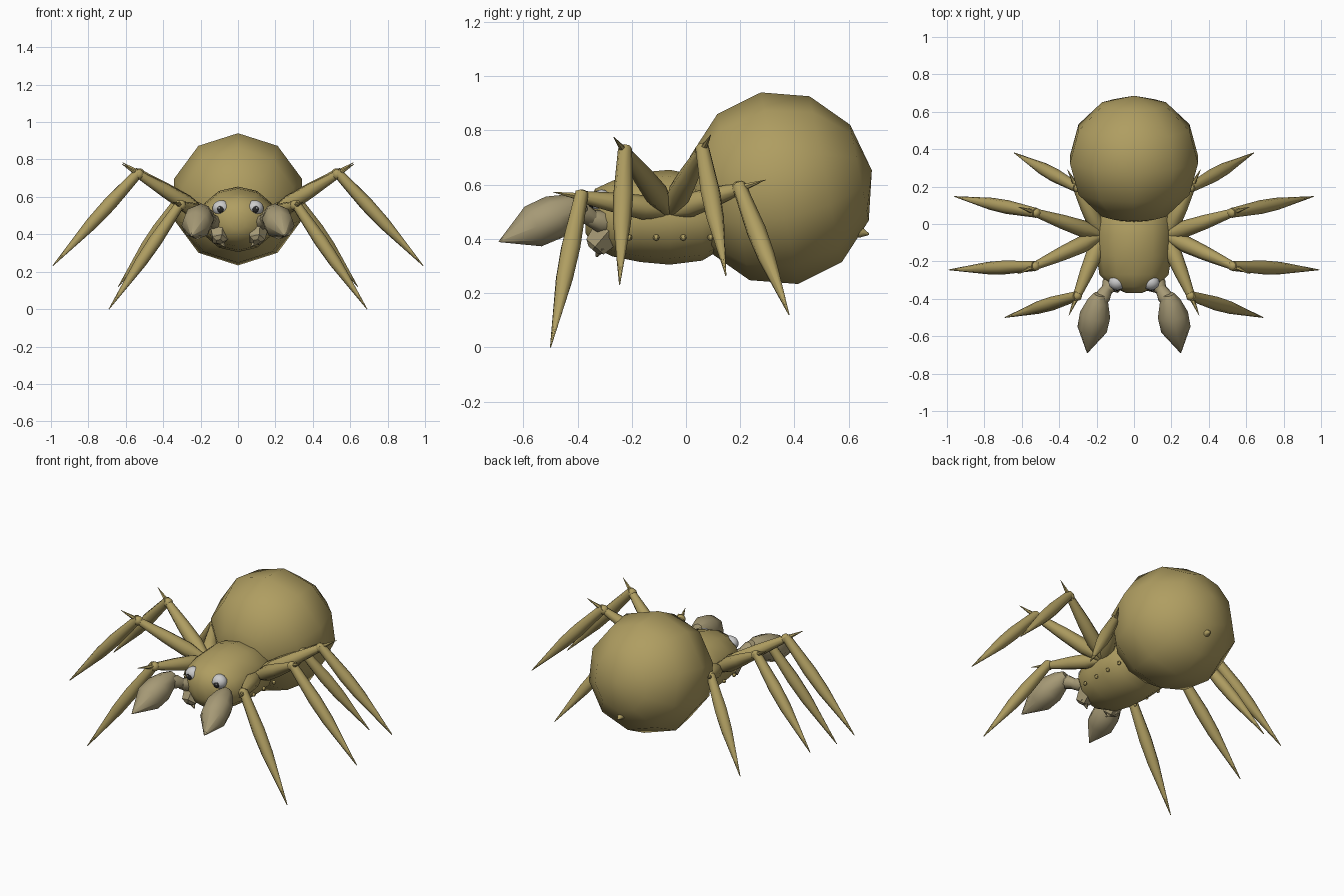
import bpy, bmesh
from math import radians, cos, sin, pi
from mathutils import Vector

if "Cube" in bpy.data.objects:
    bpy.data.objects.remove(bpy.data.objects["Cube"])


def material(name, rgb):
    m = bpy.data.materials.new(name)
    m.diffuse_color = (*rgb, 1)
    m.use_nodes = True
    m.node_tree.nodes["Principled BSDF"].inputs["Base Color"].default_value = m.diffuse_color
    return m


TAN = material("tan", (0.43, 0.34, 0.12))
DULL = material("dull_tan", (0.38, 0.32, 0.18))
WHITE = material("eye_white", (0.75, 0.75, 0.75))
DARK = material("pupil_dark", (0.02, 0.02, 0.02))


def loft(name, stations, mat=TAN, sides=8):
    """Skin of rings (point, radius or (rx, ry)) square to the overall direction."""
    pts = [Vector(p) for p, _ in stations]
    q = (pts[-1] - pts[0]).to_track_quat('Z', 'Y')
    bm = bmesh.new()
    rings = []
    for p, (_, r) in zip(pts, stations):
        rx, ry = r if isinstance(r, tuple) else (r, r)
        rings.append([bm.verts.new(p + q @ Vector((rx * cos(2 * pi * i / sides),
                                                   ry * sin(2 * pi * i / sides), 0)))
                      for i in range(sides)])
    for a, b in zip(rings, rings[1:]):
        for i in range(sides):
            j = (i + 1) % sides
            bm.faces.new((a[i], a[j], b[j], b[i]))
    bm.faces.new(rings[0][::-1])
    bm.faces.new(rings[-1])
    bmesh.ops.recalc_face_normals(bm, faces=bm.faces)
    me = bpy.data.meshes.new(name)
    bm.to_mesh(me)
    bm.free()
    ob = bpy.data.objects.new(name, me)
    bpy.context.collection.objects.link(ob)
    me.materials.append(mat)
    return ob


def ball(name, loc, scale, mat=TAN, seg=10, rings=6, rot=(0, 0, 0)):
    bpy.ops.mesh.primitive_uv_sphere_add(segments=seg, ring_count=rings, radius=1,
                                         location=loc, rotation=rot)
    ob = bpy.context.object
    ob.name = name
    ob.scale = scale
    ob.data.materials.append(mat)
    return ob


def limb(name, a, b, profile, mat=TAN, sides=8):
    """Tapered segment from a to b; profile = (fraction, radius)."""
    a, b = Vector(a), Vector(b)
    return loft(name, [(a.lerp(b, t), r) for t, r in profile], mat, sides)


# abdomen, tilted so its pole points back and slightly up
ball("abdomen", (0, 0.345, 0.587), (0.36, 0.36, 0.347), rot=(radians(-79), 0, 0))
limb("spinneret", (0, 0.60, 0.435), (0, 0.675, 0.417),
     [(0, 0.025), (0.6, 0.02), (1, 0.003)])

# head and thorax
loft("thorax", [((0, -0.37, 0.47), (0.04, 0.05)),
                ((0, -0.335, 0.475), (0.12, 0.11)),
                ((0, -0.27, 0.475), (0.185, 0.14)),
                ((0, -0.17, 0.48), (0.20, 0.165)),
                ((0, -0.06, 0.48), (0.205, 0.175)),
                ((0, 0.06, 0.475), (0.20, 0.155)),
                ((0, 0.16, 0.47), (0.13, 0.09))], sides=12)

# legs: knee and foot per pair
HIP = (0.17, -0.06, 0.50)
LEGS = [((0.305, -0.385, 0.555), (0.69, -0.50, 0.0)),
        ((0.53, -0.225, 0.72), (0.99, -0.245, 0.232)),
        ((0.525, 0.06, 0.725), (0.96, 0.147, 0.265)),
        ((0.305, 0.195, 0.585), (0.64, 0.38, 0.12))]

for side, s in (("right", 1), ("left", -1)):
    def m(p):
        return Vector((p[0] * s, p[1], p[2]))

    for n, (knee, foot) in enumerate(LEGS, 1):
        h, k, f = m(HIP), m(knee), m(foot)
        limb(f"{side}_leg_{n}_femur", h, k,
             [(0, 0.025), (0.3, 0.045), (0.6, 0.038), (1, 0.022)])
        ball(f"{side}_leg_{n}_knee", k, (0.028,) * 3, seg=8)
        limb(f"{side}_leg_{n}_shin", k + Vector((0, 0, 0.012)), f,
             [(0, 0.026), (0.35, 0.037), (0.55, 0.033), (1, 0.002)])
        # knee spike continues the femur
        limb(f"{side}_leg_{n}_spike", k, k + (k - h).normalized() * 0.115,
             [(0, 0.016), (1, 0.001)], sides=6)
        # small bump under each leg
        ball(f"{side}_bump_{n}", m((0.185, -0.21 + 0.1 * (n - 1), 0.405)),
             (0.012,) * 3, seg=6, rings=4)

    # feeler: short joints and a swollen tip
    limb(f"{side}_feeler_base", m((0.11, -0.27, 0.45)), m((0.145, -0.36, 0.48)),
         [(0, 0.03), (0.5, 0.042), (1, 0.03)], DULL)
    limb(f"{side}_feeler_joint", m((0.14, -0.34, 0.475)), m((0.185, -0.42, 0.515)),
         [(0, 0.028), (0.6, 0.042), (1, 0.035)], DULL)
    limb(f"{side}_feeler_tip", m((0.185, -0.375, 0.53)), m((0.25, -0.69, 0.39)),
         [(0, 0.03), (0.12, 0.056), (0.35, 0.082), (0.6, 0.08), (1, 0.002)], DULL)

    # faceted jaw and fang
    limb(f"{side}_jaw", m((0.10, -0.25, 0.47)), m((0.10, -0.345, 0.36)),
         [(0, 0.04), (0.45, 0.058), (0.9, 0.045), (1, 0.02)], DULL, 5)
    limb(f"{side}_fang", m((0.11, -0.31, 0.38)), m((0.07, -0.33, 0.335)),
         [(0, 0.03), (1, 0.004)], DULL, 5)

    # eye with pupil and glint
    ball(f"{side}_eye", m((0.09, -0.312, 0.54)), (0.047, 0.042, 0.042), WHITE, 12, 8)
    ball(f"{side}_pupil", m((0.094, -0.346, 0.533)), (0.019, 0.013, 0.019), DARK, 10, 6)
    ball(f"{side}_glint", m((0.10, -0.357, 0.54)), (0.006, 0.004, 0.006), WHITE, 6, 4)

# smooth shading, keeping only the jaws' strong edges
bpy.ops.object.select_all(action='DESELECT')
for ob in bpy.context.scene.objects:
    if "jaw" not in ob.name and "fang" not in ob.name:
        ob.select_set(True)
        bpy.context.view_layer.objects.active = ob
bpy.ops.object.shade_smooth_by_angle(angle=radians(50))
